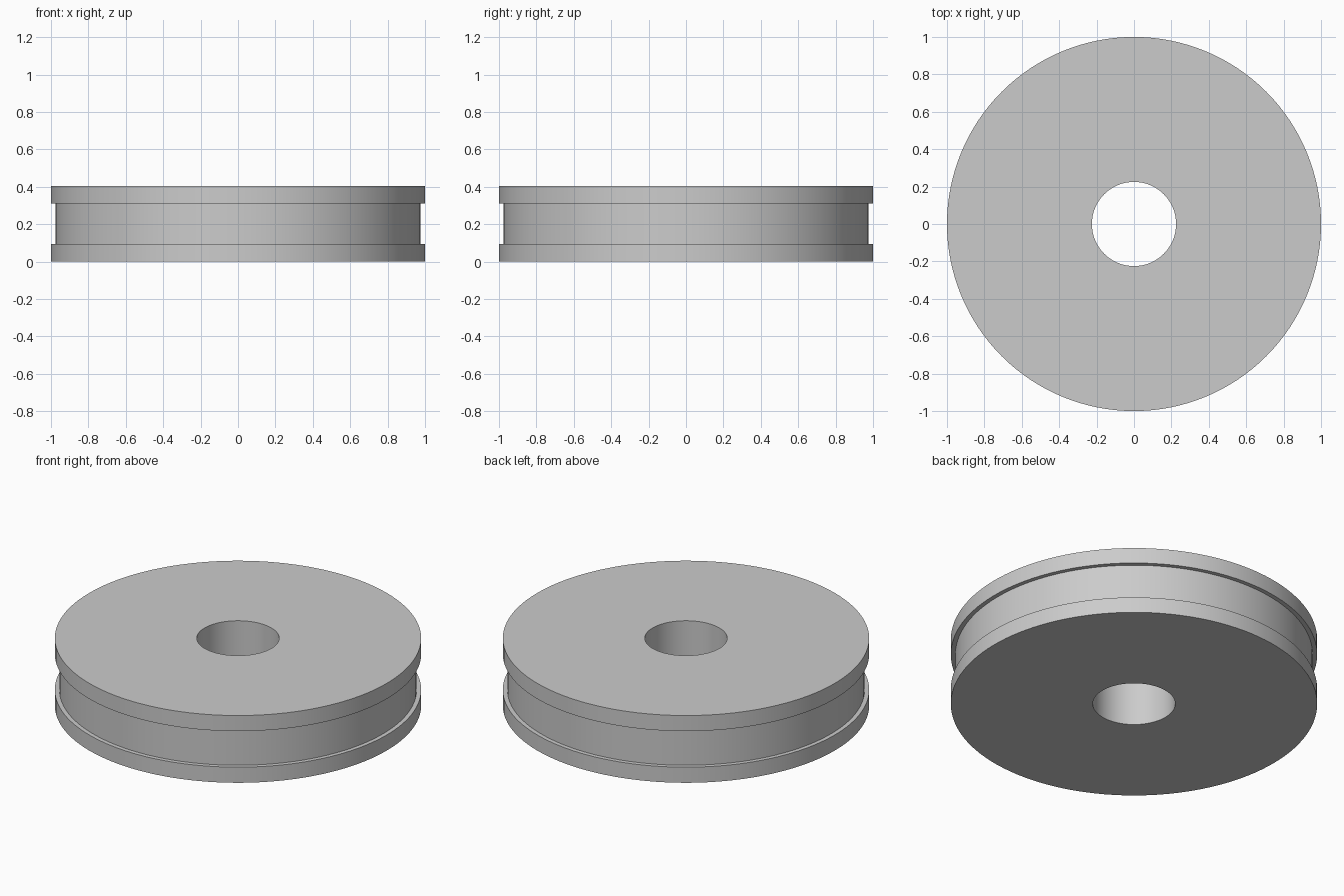
import bpy
import bmesh
import math
from mathutils import Vector

cube = bpy.data.objects.get("Cube")
if cube:
    bpy.data.objects.remove(cube, do_unlink=True)

SEGMENTS = 128
HEIGHT, FLANGE = 0.405, 0.094
RIM, GROOVE, BORE = 1.0, 0.975, 0.225

grey = bpy.data.materials.new("light grey")
grey.use_nodes = True
colour = (0.6, 0.6, 0.6, 1)
grey.diffuse_color = colour
grey.node_tree.nodes["Principled BSDF"].inputs["Base Color"].default_value = colour


def lathe(name, profile, material):
    """Spin a closed (radius, height) profile around the z axis."""
    bm = bmesh.new()
    verts = [bm.verts.new((r, 0, z)) for r, z in profile]
    edges = [bm.edges.new((verts[i - 1], verts[i])) for i in range(len(verts))]
    bmesh.ops.spin(bm, geom=verts + edges, cent=Vector(), axis=(0, 0, 1),
                   angle=math.tau, steps=SEGMENTS, use_merge=True)
    bmesh.ops.remove_doubles(bm, verts=bm.verts, dist=0.0001)
    bmesh.ops.recalc_face_normals(bm, faces=bm.faces)
    mesh = bpy.data.meshes.new(name)
    bm.to_mesh(mesh)
    bm.free()
    mesh.materials.append(material)
    obj = bpy.data.objects.new(name, mesh)
    bpy.context.collection.objects.link(obj)
    bpy.ops.object.select_all(action="DESELECT")
    obj.select_set(True)
    bpy.context.view_layer.objects.active = obj
    bpy.ops.object.shade_smooth_by_angle(angle=math.radians(30))
    return obj


# Wheel section: lower flange, shallow groove, upper flange, centre bore
lower_half = [(BORE, 0), (RIM, 0), (RIM, FLANGE), (GROOVE, FLANGE)]
upper_half = [(r, HEIGHT - z) for r, z in reversed(lower_half)]
lathe("grooved_wheel", lower_half + upper_half, grey)
